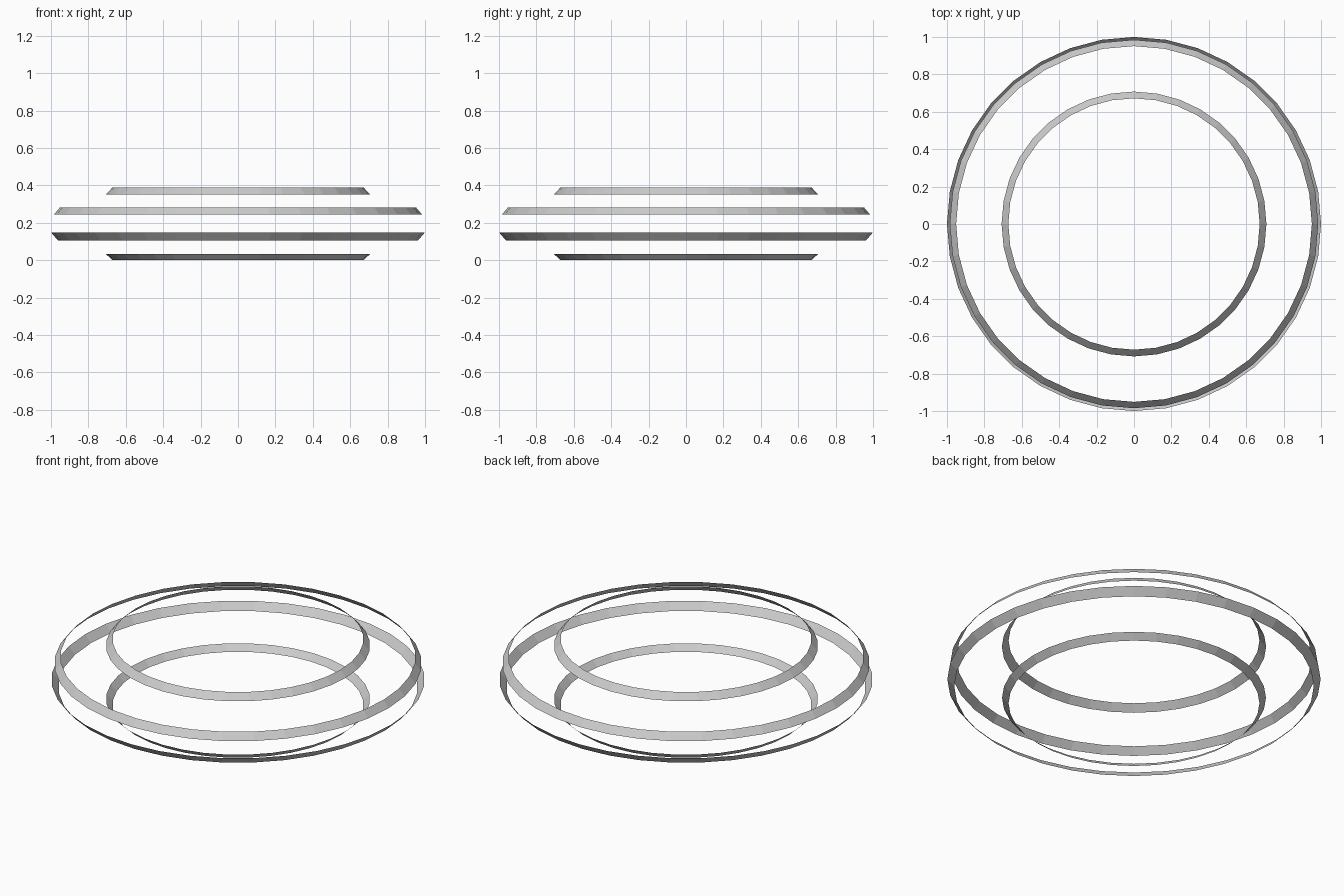
import bpy, bmesh, math

if "Cube" in bpy.data.objects:
    bpy.data.objects.remove(bpy.data.objects["Cube"])

SIDES = 36


def band(name, r_low, z_low, r_high, z_high):
    """Thin open conical strip facing outward."""
    bm = bmesh.new()
    loops = []
    for r, z in ((r_low, z_low), (r_high, z_high)):
        loops.append([bm.verts.new((r * math.cos(2 * math.pi * i / SIDES),
                                    r * math.sin(2 * math.pi * i / SIDES), z))
                      for i in range(SIDES)])
    low, high = loops
    for i in range(SIDES):
        j = (i + 1) % SIDES
        bm.faces.new((low[i], low[j], high[j], high[i]))
    mesh = bpy.data.meshes.new(name)
    bm.to_mesh(mesh)
    bm.free()
    obj = bpy.data.objects.new(name, mesh)
    bpy.context.collection.objects.link(obj)
    return obj


# Lower bands flare outward, upper bands taper inward
band("bottom_band", 0.672, 0.0, 0.707, 0.034)
band("lower_middle_band", 0.963, 0.106, 1.0, 0.149)
band("upper_middle_band", 0.985, 0.243, 0.951, 0.283)
band("top_band", 0.708, 0.35, 0.672, 0.388)
